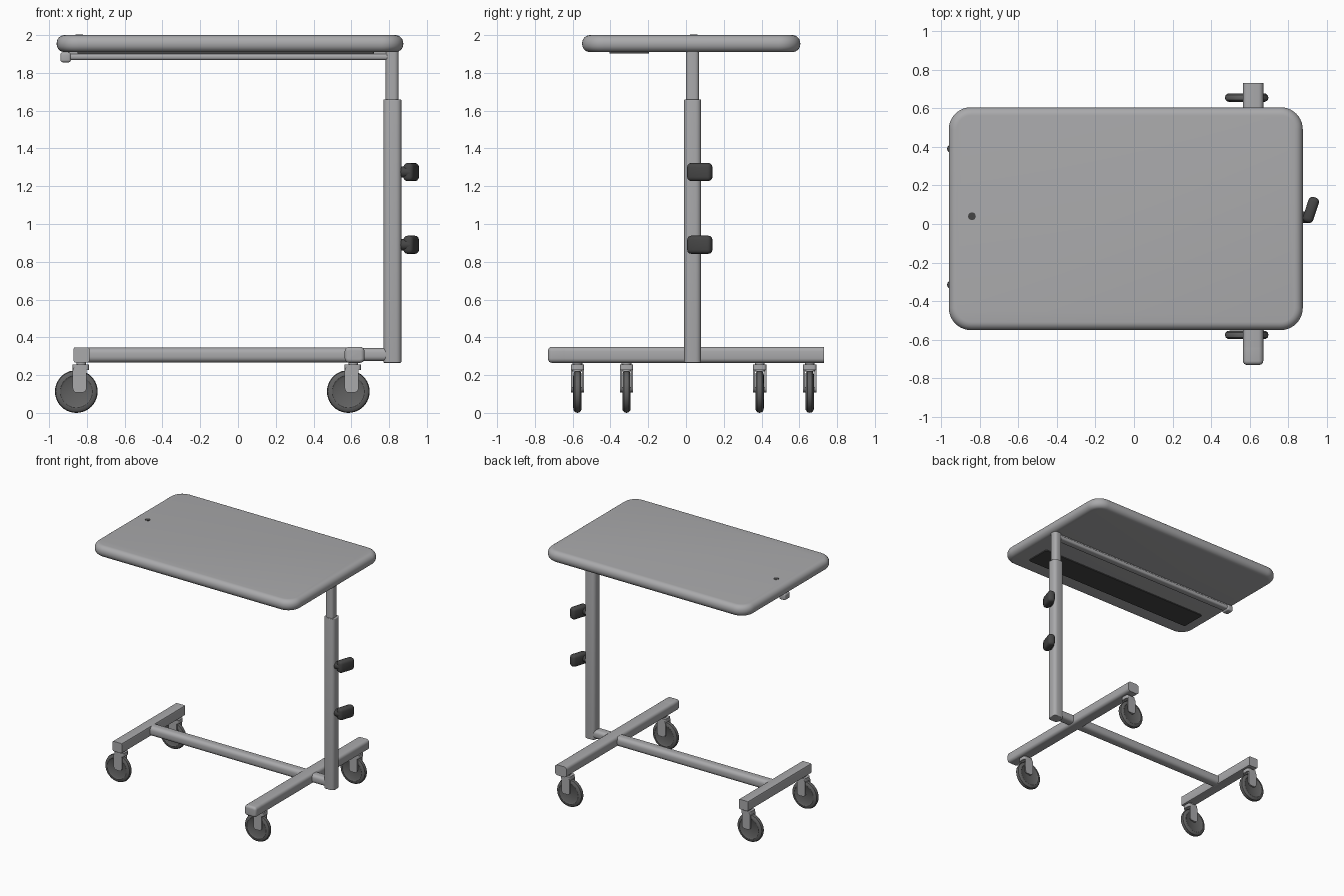
import bpy, bmesh, math
from mathutils import Matrix, Vector

if "Cube" in bpy.data.objects:
    bpy.data.objects.remove(bpy.data.objects["Cube"])


def material(name, r, g, b):
    m = bpy.data.materials.new(name)
    m.diffuse_color = (r, g, b, 1)
    m.use_nodes = True
    m.node_tree.nodes["Principled BSDF"].inputs["Base Color"].default_value = m.diffuse_color
    return m


GREY = material("grey metal", 0.40, 0.40, 0.41)
RUBBER = material("wheel grey", 0.12, 0.12, 0.12)
DARK = material("dark plastic", 0.06, 0.06, 0.06)


def finish(bm, name, mat):
    bmesh.ops.recalc_face_normals(bm, faces=bm.faces)
    me = bpy.data.meshes.new(name)
    bm.to_mesh(me)
    bm.free()
    ob = bpy.data.objects.new(name, me)
    bpy.context.collection.objects.link(ob)
    me.materials.append(mat)
    bpy.ops.object.select_all(action='DESELECT')
    bpy.context.view_layer.objects.active = ob
    ob.select_set(True)
    bpy.ops.object.shade_smooth_by_angle(angle=math.radians(35))
    return ob


def box(name, x, y, z, mat=GREY, axis=None, r=0.0, rim=0.0, seg=4):
    """Box from ranges; edges along 'axis' rounded by r, then end rims by 'rim'."""
    bm = bmesh.new()
    bmesh.ops.create_cube(bm, size=1)
    rng = (x, y, z)
    for v in bm.verts:
        v.co = Vector([(a + b) / 2 + c * (b - a) for (a, b), c in zip(rng, v.co)])

    def along(e):
        d = (e.verts[0].co - e.verts[1].co).normalized()
        return abs(d[axis]) > 0.99

    if r:
        edges = [e for e in bm.edges if axis is None or along(e)]
        bmesh.ops.bevel(bm, geom=edges, offset=r, segments=seg, profile=0.5, affect='EDGES')
    if rim:
        edges = [e for e in bm.edges if not along(e)]
        bmesh.ops.bevel(bm, geom=edges, offset=rim, segments=6, profile=0.5, affect='EDGES')
    return finish(bm, name, mat)


def lathe(name, profile, centre, axis, mat, seg=32):
    """Spin (radius, height) points around an axis."""
    bm = bmesh.new()
    rot = Vector((0, 0, 1)).rotation_difference(Vector(axis)).to_matrix().to_4x4()
    vs = [bm.verts.new((p[0], 0, p[1])) for p in profile]
    es = [bm.edges.new(pair) for pair in zip(vs, vs[1:])]
    bmesh.ops.spin(bm, geom=vs + es, cent=(0, 0, 0), axis=(0, 0, 1),
                   angle=math.tau, steps=seg)
    bmesh.ops.remove_doubles(bm, verts=bm.verts, dist=1e-5)
    bm.transform(Matrix.Translation(centre) @ rot)
    return finish(bm, name, mat)


def rod(name, r, h, centre, axis, mat, seg=20):
    return lathe(name, [(0, -h / 2), (r, -h / 2), (r, h / 2), (0, h / 2)],
                 centre, axis, mat, seg)


# Table top with rounded corners and rim
box("table_top", (-0.96, 0.875), (-0.55, 0.605), (1.91, 2.0), axis=2, r=0.115,
    rim=0.042, seg=10)
rod("top_plug", 0.02, 0.004, (-0.84, 0.04, 2.0), (0, 0, 1), DARK)
box("underside_strip", (-0.85, 0.72), (-0.405, -0.195), (1.902, 1.912), DARK,
    axis=2, r=0.015)

# Support bar under the top
box("support_bar", (-0.93, 0.80), (0.005, 0.065), (1.868, 1.902), axis=0, r=0.014)
box("support_rail", (-0.90, 0.80), (0.015, 0.055), (1.895, 1.915))
box("support_bar_cap", (-0.94, -0.885), (0.0, 0.07), (1.856, 1.908), r=0.012)

# Telescopic column
box("inner_column", (0.782, 0.85), (0.0, 0.07), (1.60, 1.915), axis=2, r=0.022)
box("outer_column", (0.77, 0.865), (-0.01, 0.08), (0.265, 1.66), axis=2, r=0.028,
    rim=0.006)

# Clamp knobs: stem plus tilted handle
for i, z in enumerate((1.275, 0.89)):
    rod(f"knob_stem_{i}", 0.03, 0.06, (0.88, 0.035, z), (1, 0, 0), DARK)
    k = box(f"knob_{i}", (-0.028, 0.028), (-0.068, 0.068), (-0.048, 0.048), DARK,
            r=0.022, seg=3)
    k.location = (0.917, 0.073, z)
    k.rotation_euler = (0, 0, math.radians(-18))

# Base frame
box("long_beam", (-0.80, 0.60), (-0.008, 0.078), (0.268, 0.345), axis=0, r=0.028)
box("column_foot", (0.64, 0.79), (-0.005, 0.075), (0.275, 0.343), axis=0, r=0.024)
box("left_leg", (-0.87, -0.787), (-0.37, 0.445), (0.267, 0.347), axis=1, r=0.008, seg=2)
box("right_leg_back", (0.565, 0.67), (-0.64, 0.73), (0.265, 0.35), axis=1, r=0.024)
box("right_leg_nose", (0.565, 0.67), (-0.73, -0.60), (0.265, 0.35), axis=1, r=0.024,
    rim=0.02)

# Swivel casters: plate, neck, fork, wheel and axle
wheel = [(0, -0.016), (0.075, -0.016), (0.085, -0.022), (0.098, -0.021), (0.109, -0.013),
         (0.113, 0), (0.109, 0.013), (0.098, 0.021), (0.085, 0.022), (0.075, 0.016),
         (0, 0.016)]
for i, (x, y) in enumerate(((-0.83, -0.315), (-0.83, 0.39), (0.61, -0.575), (0.61, 0.655))):
    rod(f"caster_neck_{i}", 0.026, 0.06, (x, y, 0.25), (0, 0, 1), GREY)
    box(f"caster_crown_{i}", (x - 0.045, x + 0.04), (y - 0.035, y + 0.035),
        (0.226, 0.255), axis=2, r=0.014)
    for s in (-1, 1):
        box(f"caster_fork_{i}", (x - 0.045, x + 0.028),
            tuple(sorted((y + s * 0.025, y + s * 0.035))), (0.108, 0.245),
            axis=1, r=0.022)
    wx = x - 0.026
    lathe(f"wheel_{i}", wheel, (wx, y, 0.113), (0, 1, 0), RUBBER, 40)
    rod(f"axle_{i}", 0.014, 0.07, (wx, y, 0.122), (0, 1, 0), GREY, 16)
